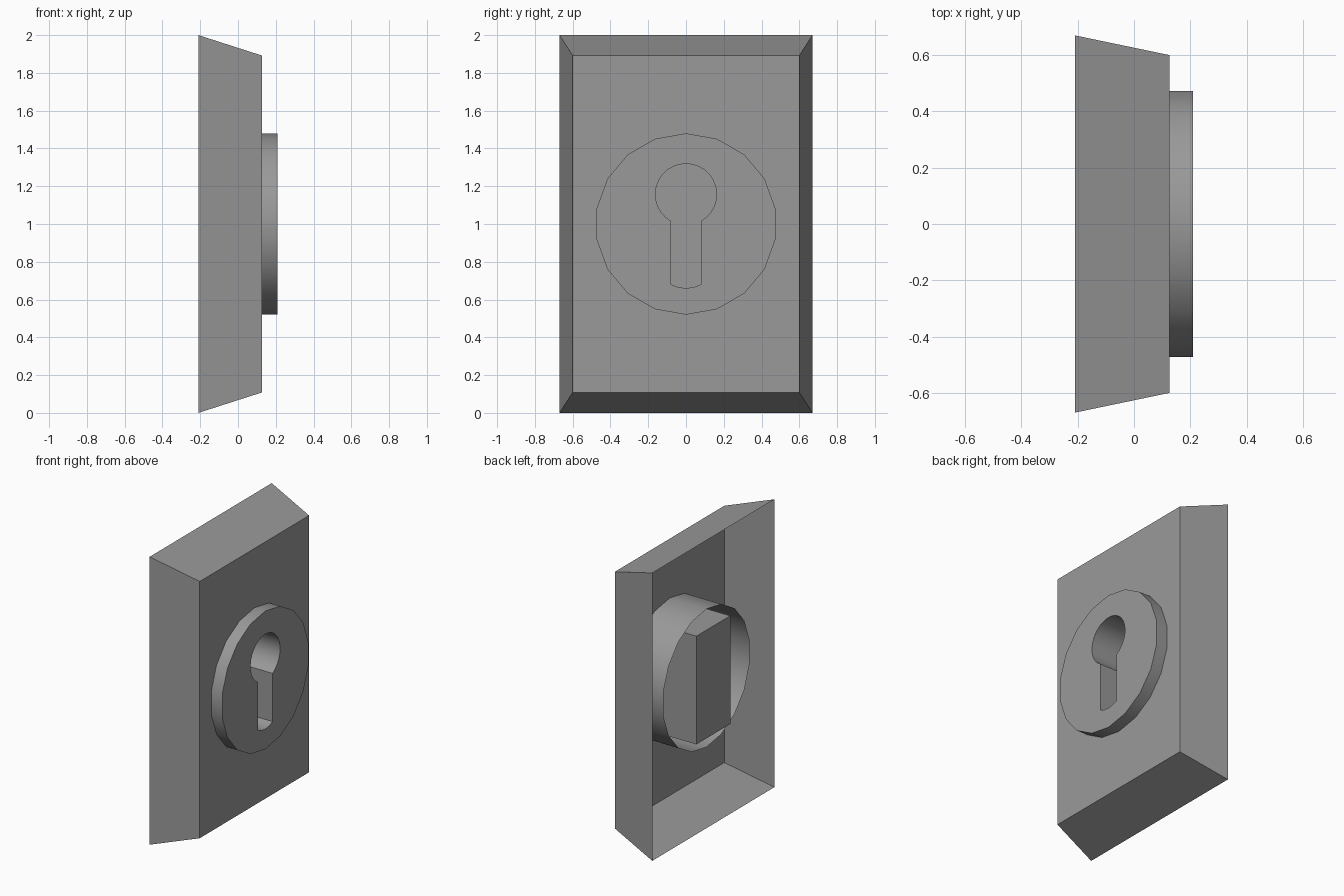
import bpy, bmesh
from math import sin, cos, pi, asin

if "Cube" in bpy.data.objects:
    bpy.data.objects.remove(bpy.data.objects["Cube"])

BACK, FACE, DISC, TUBE = -0.21, 0.126, 0.21, -0.157

grey = bpy.data.materials.new("dark_grey")
grey.diffuse_color = (0.32, 0.32, 0.32, 1)
grey.use_nodes = True
grey.node_tree.nodes["Principled BSDF"].inputs["Base Color"].default_value = grey.diffuse_color


def rect(hy, z0, z1):
    return [(-hy, z0), (hy, z0), (hy, z1), (-hy, z1)]


def arc(cz, r, a0, a1, n):
    return [(r * cos(a0 + (a1 - a0) * i / n), cz + r * sin(a0 + (a1 - a0) * i / n))
            for i in range(n + 1)]


def ring(bm, x, pts):
    return [bm.verts.new((x, y, z)) for y, z in pts]


def loft(bm, a, b, inward=False):
    # walls between a back ring and a front ring
    for i in range(len(a)):
        j = (i + 1) % len(a)
        f = [a[i], a[j], b[j], b[i]]
        bm.faces.new(f[::-1] if inward else f)


def fill_between(bm, outer, inner):
    # flat face with a hole, facing +x
    edges = []
    for r in (outer, inner):
        for i in range(len(r)):
            pair = (r[i - 1], r[i])
            edges.append(bm.edges.get(pair) or bm.edges.new(pair))
    res = bmesh.ops.triangle_fill(bm, edges=edges, use_beauty=True, normal=(1, 0, 0))
    faces = [g for g in res["geom"] if isinstance(g, bmesh.types.BMFace)]
    for f in faces:
        f.normal_update()
        if f.normal.x < 0:
            f.normal_flip()


def finish(bm, name):
    me = bpy.data.meshes.new(name)
    bm.to_mesh(me)
    bm.free()
    me.materials.append(grey)
    ob = bpy.data.objects.new(name, me)
    bpy.context.collection.objects.link(ob)
    bpy.ops.object.select_all(action='DESELECT')
    ob.select_set(True)
    bpy.context.view_layer.objects.active = ob
    bpy.ops.object.shade_smooth_by_angle(angle=pi / 6)


# profiles in the y-z plane
circle = arc(1.0, 0.48, pi / 2, pi / 2 + 2 * pi, 18)[:-1]
R, W = 0.162, 0.08
q = asin(W / R)
keyhole = (arc(1.157, R, -pi / 2 + q, 1.5 * pi - q, 24)
           + arc(0.66 + R, R, -pi / 2 - q, -pi / 2 + q, 4))

# tapered plate, open at the back, with a round hole for the disc
bm = bmesh.new()
front = ring(bm, FACE, rect(0.6, 0.108, 1.892))
loft(bm, ring(bm, BACK, rect(0.67, 0, 2)), front)
fill_between(bm, front, ring(bm, FACE, circle))
finish(bm, "plate")

# lock disc with its open tube and keyhole tunnel
bm = bmesh.new()
rim, key = ring(bm, DISC, circle), ring(bm, DISC, keyhole)
loft(bm, ring(bm, TUBE, circle), rim)
loft(bm, ring(bm, TUBE, keyhole), key, inward=True)
fill_between(bm, rim, key)
finish(bm, "lock_disc")

# box behind the keyhole, open towards the disc
bm = bmesh.new()
box = rect(0.186, 0.624, 1.376)
base = ring(bm, BACK, box)
loft(bm, base, ring(bm, DISC - 0.01, box))
bm.faces.new(base[::-1])
finish(bm, "keyhole_box")
